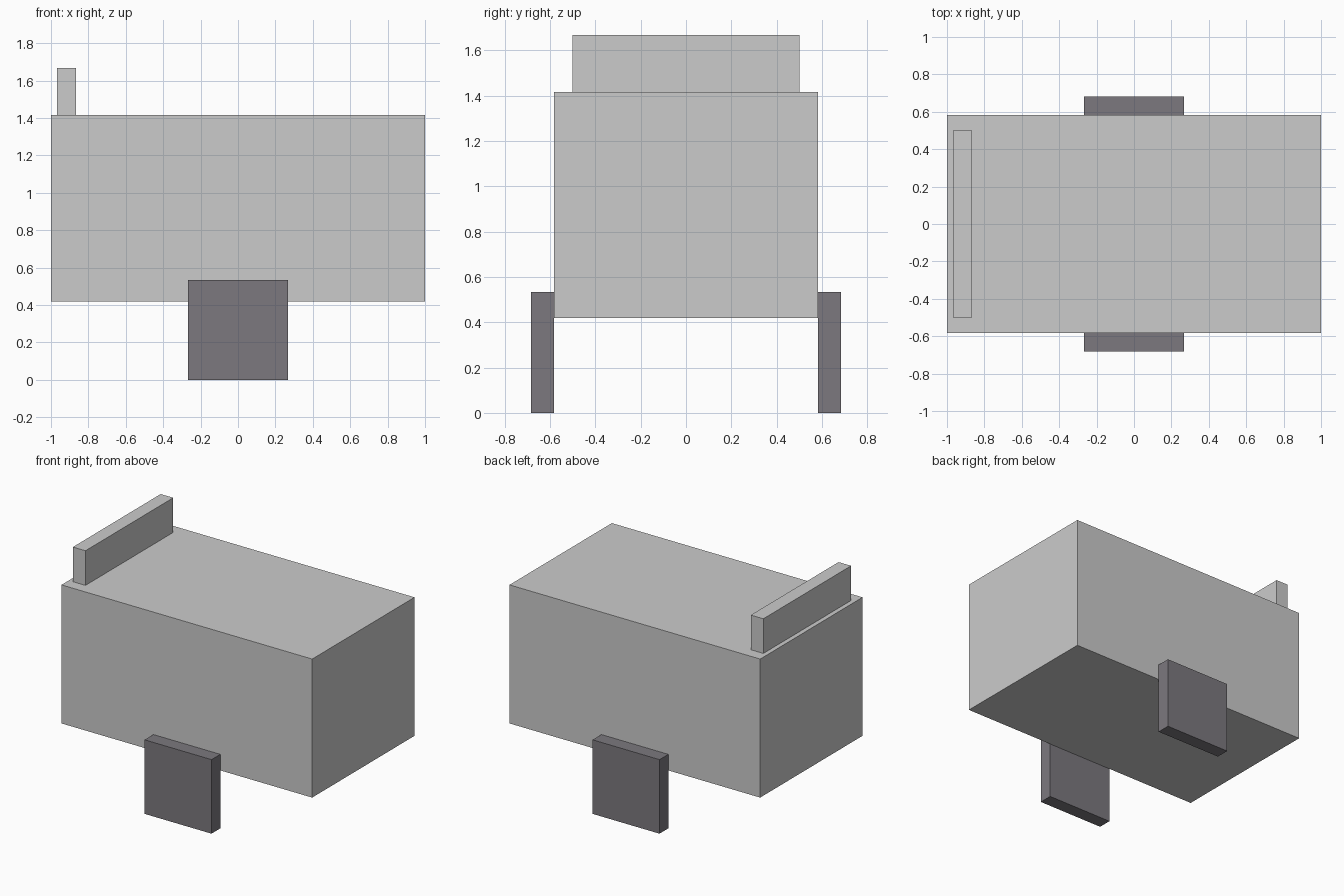
import bpy

if "Cube" in bpy.data.objects:
    bpy.data.objects.remove(bpy.data.objects["Cube"])

dark = bpy.data.materials.new("dark_grey")
dark.diffuse_color = (0.2, 0.19, 0.21, 1)
dark.use_nodes = True
dark.node_tree.nodes["Principled BSDF"].inputs["Base Color"].default_value = dark.diffuse_color


def box(name, x, y, z, material=None):
    """Add a box spanning the given (min, max) ranges."""
    spans = (x, y, z)
    bpy.ops.mesh.primitive_cube_add(size=1, location=[(a + b) / 2 for a, b in spans])
    obj = bpy.context.object
    obj.name = name
    obj.scale = [b - a for a, b in spans]
    bpy.ops.object.transform_apply(location=False, rotation=False, scale=True)
    if material:
        obj.data.materials.append(material)
    return obj


# Main body block
box("body", (-1, 1), (-0.583, 0.583), (0.418, 1.417))

# Upright rail across one end of the top
box("end_rail", (-0.967, -0.867), (-0.5, 0.5), (1.417, 1.667))

# Square supports, one on each side
for name, y in (("front_support", (-0.683, -0.583)), ("back_support", (0.583, 0.683))):
    box(name, (-0.267, 0.267), y, (0, 0.534), dark)
